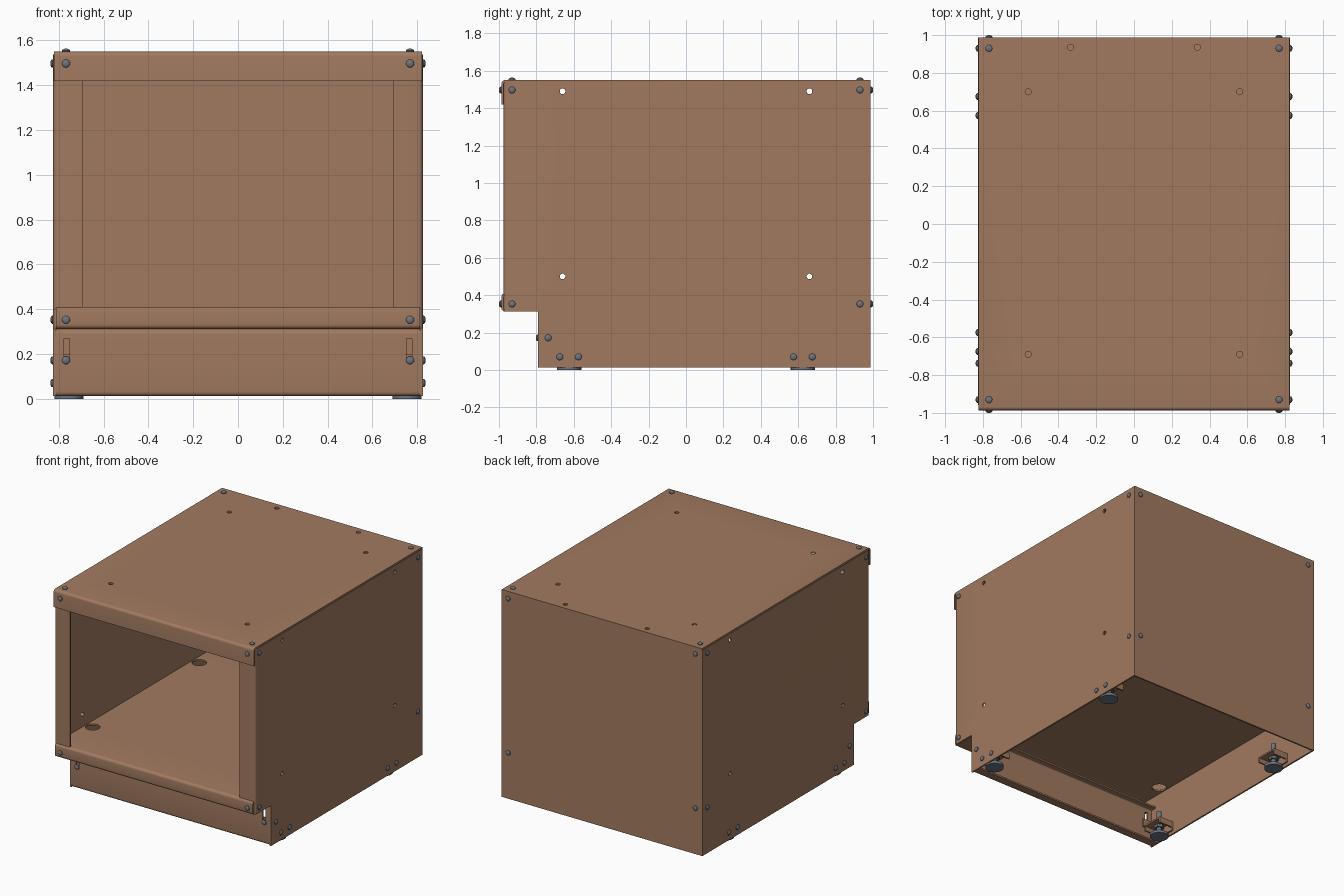
import bpy, bmesh, math
from mathutils import Matrix, Vector

if "Cube" in bpy.data.objects:
    bpy.data.objects.remove(bpy.data.objects["Cube"])

T = 0.012  # sheet thickness


def material(name, rgb):
    m = bpy.data.materials.new(name)
    m.diffuse_color = (*rgb, 1)
    m.use_nodes = True
    m.node_tree.nodes["Principled BSDF"].inputs["Base Color"].default_value = m.diffuse_color
    return m


BROWN = material("brown_paint", (0.36, 0.195, 0.117))
STEEL = material("steel_grey", (0.15, 0.175, 0.205))


def make(name, bm, mat):
    me = bpy.data.meshes.new(name)
    bm.normal_update()
    bm.to_mesh(me)
    bm.free()
    ob = bpy.data.objects.new(name, me)
    bpy.context.collection.objects.link(ob)
    if mat:
        me.materials.append(mat)
    return ob


def add_box(bm, lo, hi):
    lo, hi = Vector(lo), Vector(hi)
    m = Matrix.Translation((lo + hi) / 2) @ Matrix.Diagonal((*(hi - lo), 1))
    bmesh.ops.create_cube(bm, size=1, matrix=m)


def add_rod(bm, center, axis, r1, length, r2=None, n=24):
    rot = Vector(axis).to_track_quat('Z', 'Y').to_matrix().to_4x4()
    bmesh.ops.create_cone(bm, cap_ends=True, segments=n, radius1=r1,
                          radius2=r1 if r2 is None else r2, depth=length,
                          matrix=Matrix.Translation(center) @ rot)


def rounded(pts, r=0.02, n=5):
    """Replace the inner corners of a polyline with bend arcs."""
    pts = [Vector(p) for p in pts]
    out = [pts[0]]
    for a, b, c in zip(pts, pts[1:], pts[2:]):
        p, q = b + (a - b).normalized() * r, b + (c - b).normalized() * r
        o = p + q - b
        for i in range(n + 1):
            t = math.pi / 2 * i / n
            out.append(o + (p - o) * math.cos(t) + (q - o) * math.sin(t))
    return out + [pts[-1]]


def folded(name, pts, axis, lo, hi):
    """Bent sheet: outer profile swept along x or z, thickened inwards."""
    bm = bmesh.new()
    place = (lambda p, s: (s, p.x, p.y)) if axis == 'x' else (lambda p, s: (p.x, p.y, s))
    rows = [[bm.verts.new(place(p, s)) for p in rounded(pts)] for s in (lo, hi)]
    for i in range(len(rows[0]) - 1):
        bm.faces.new((rows[0][i], rows[0][i + 1], rows[1][i + 1], rows[1][i]))
    ob = make(name, bm, BROWN)
    mod = ob.modifiers.new("thickness", 'SOLIDIFY')
    mod.thickness, mod.offset, mod.use_even_offset = T, -1, True
    return ob


def finish(ob, cut=None):
    """Cut the openings, bake the modifiers and shade the bends smooth."""
    cutter = None
    if cut:
        cutter = make("cutter", cut, None)
        cutter.hide_render = True
        mod = ob.modifiers.new("openings", 'BOOLEAN')
        mod.object, mod.operation, mod.solver = cutter, 'DIFFERENCE', 'EXACT'
    deps = bpy.context.evaluated_depsgraph_get()
    ob.data = bpy.data.meshes.new_from_object(ob.evaluated_get(deps))
    ob.modifiers.clear()
    if cutter:
        bpy.data.objects.remove(cutter)
    bpy.ops.object.select_all(action='DESELECT')
    ob.select_set(True)
    bpy.context.view_layer.objects.active = ob
    bpy.ops.object.shade_smooth_by_angle(angle=math.radians(35))


W, D, H, Z0, SHELF = 0.825, 0.987, 1.55, 0.012, 0.41
FX, FY = 0.755, 0.625  # foot position

# Top panel with front lip and mounting holes
top = folded("top_panel", [(D, H), (-D, H), (-D, 1.42)], 'x', -W + 0.003, W - 0.003)
cut = bmesh.new()
for x, y in ((0.335, 0.935), (0.56, 0.7), (0.56, -0.69)):
    for s in (-1, 1):
        add_rod(cut, (s * x, y, H), (0, 0, 1), 0.016, 0.1)
finish(top, cut)

# Shelf with front lip, return underneath and foot access holes
shelf = folded("shelf", [(0.973, 0.315), (0.973, SHELF), (-D, SHELF), (-D, 0.312), (-0.8, 0.312)],
               'x', -0.812, 0.812)
cut = bmesh.new()
for sx in (-1, 1):
    for sy in (-1, 1):
        add_rod(cut, (sx * FX, sy * FY, SHELF), (0, 0, 1), 0.05, 0.1, n=32)
finish(shelf, cut)

# Recessed plinth with slots
plinth = folded("plinth", [(-0.73, 0.311), (-0.79, 0.311), (-0.79, Z0), (-0.715, Z0)], 'x', -0.812, 0.812)
cut = bmesh.new()
for s in (-1, 1):
    add_box(cut, (s * 0.765 - 0.012, -0.85, 0.17), (s * 0.765 + 0.012, -0.75, 0.27))
finish(plinth, cut)

# Side panels with front posts, toe notch and through holes
sides = folded("side_panels", [(0.695, -D + T), (W, -D + T), (W, D - T)], 'z', Z0, H - T)
sides.modifiers.new("mirror", 'MIRROR')
cut = bmesh.new()
add_box(cut, (-1, -1.2, -0.2), (1, -0.791, 0.313))
for y in (-0.66, 0.66):
    for z in (0.5, 1.49):
        add_rod(cut, (0, y, z), (1, 0, 0), 0.015, 2)
finish(sides, cut)

# Back panel
bm = bmesh.new()
add_box(bm, (-W, D - T, Z0), (W, D, H - T))
finish(make("back_panel", bm, BROWN))

# Inner corner angles behind the screws
bm = bmesh.new()
for s in (-1, 1):
    for y, z, f in ((-0.96, 1.5, 1), (0.972, 1.5, -1), (-0.96, 0.355, 1), (0.958, 0.355, -1), (-0.776, 0.17, 1)):
        x = s * 0.812
        for dx, dy in ((0.085, T), (T, 0.085)):
            a, b = sorted((x, x - s * dx)), sorted((y, y + f * dy))
            add_box(bm, (a[0], b[0], z - 0.03), (a[1], b[1], z + 0.03))
finish(make("corner_angles", bm, BROWN))

# Domed screw heads: (position, outward axis)
heads = []
for s in (-1, 1):
    X, Y, Z = (s, 0, 0), (0, 1, 0), (0, 0, 1)
    for f in (-1, 1):
        heads.append(((s * 0.768, f * 0.93, H), Z))
        for z in (1.497, 0.353):
            heads += [((s * 0.768, f * D, z), (0, f, 0)), ((s * W, f * 0.93, z), X)]
        for y in (0.575, 0.675):
            heads.append(((s * W, f * y, 0.07), X))
    heads += [((s * 0.768, -0.79, 0.172), (0, -1, 0)), ((s * W, -0.737, 0.172), X)]
bm = bmesh.new()
for p, axis in heads:
    p, a = Vector(p), Vector(axis)
    add_rod(bm, p + a * 0.002, axis, 0.018, 0.006, n=16)
    add_rod(bm, p + a * 0.007, axis, 0.018, 0.004, 0.015, 16)
    add_rod(bm, p + a * 0.011, axis, 0.015, 0.004, 0.007, 16)
finish(make("screw_heads", bm, STEEL))

# Levelling feet with threaded stems and nuts, and their brackets
feet, brackets = bmesh.new(), bmesh.new()
for sx in (-1, 1):
    for sy in (-1, 1):
        x, y, up = sx * FX, sy * FY, (0, 0, 1)
        add_rod(feet, (x, y, 0.01), up, 0.065, 0.02, n=32)
        add_rod(feet, (x, y, 0.03), up, 0.06, 0.02, 0.03, 32)
        add_rod(feet, (x, y, 0.11), up, 0.018, 0.18, n=16)
        for z in (0.078, 0.122):
            add_rod(feet, (x, y, z), up, 0.035, 0.02, n=6)
        a, b = sorted((sx * 0.69, sx * 0.812))
        add_box(brackets, (a, y - 0.085, 0.094), (b, y + 0.085, 0.106))
        c, d = sorted((sx * 0.8, sx * 0.812))
        add_box(brackets, (c, y - 0.085, 0.035), (d, y + 0.085, 0.106))
        for f in (-1, 1):
            e, g = sorted((y + f * 0.073, y + f * 0.085))
            add_box(brackets, (a, e, 0.06), (b, g, 0.106))
finish(make("levelling_feet", feet, STEEL))
finish(make("foot_brackets", brackets, BROWN))
